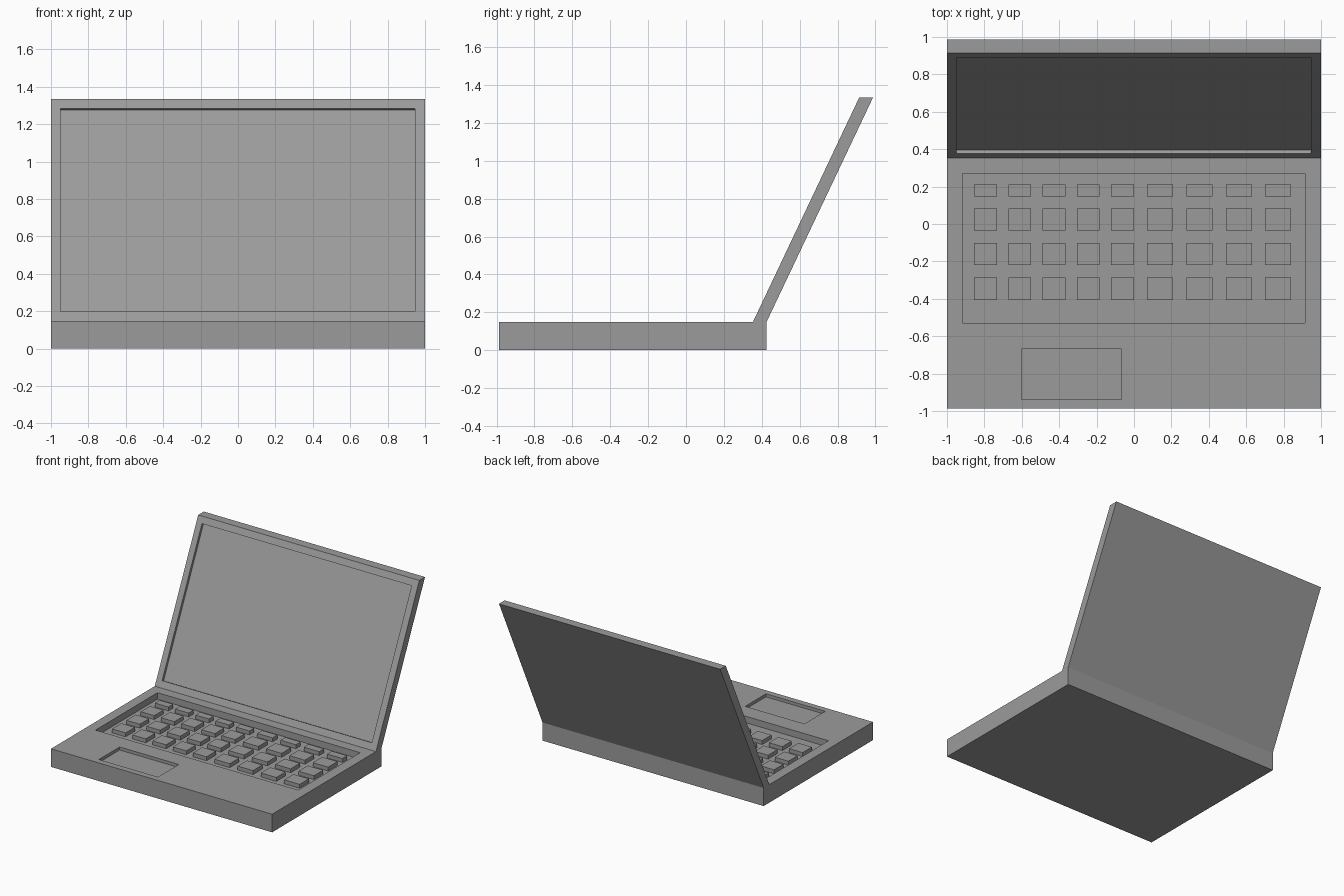
import bpy, bmesh
from mathutils import Vector

if "Cube" in bpy.data.objects:
    bpy.data.objects.remove(bpy.data.objects["Cube"])

# Dark grey finish shared by all parts
grey = bpy.data.materials.new("dark_grey")
grey.diffuse_color = (0.33, 0.33, 0.33, 1)
grey.use_nodes = True
grey.node_tree.nodes["Principled BSDF"].inputs["Base Color"].default_value = grey.diffuse_color


def prism(name, profile, x0, x1):
    """Extrude a (y, z) profile along x."""
    bm = bmesh.new()
    face = bm.faces.new([bm.verts.new((x0, y, z)) for y, z in profile])
    out = bmesh.ops.extrude_face_region(bm, geom=[face])
    moved = [v for v in out["geom"] if isinstance(v, bmesh.types.BMVert)]
    bmesh.ops.translate(bm, verts=moved, vec=(x1 - x0, 0, 0))
    bmesh.ops.recalc_face_normals(bm, faces=bm.faces)
    mesh = bpy.data.meshes.new(name)
    bm.to_mesh(mesh)
    bm.free()
    mesh.materials.append(grey)
    obj = bpy.data.objects.new(name, mesh)
    bpy.context.collection.objects.link(obj)
    return obj


def box(name, x0, x1, y0, y1, z0, z1):
    return prism(name, [(y0, z0), (y1, z0), (y1, z1), (y0, z1)], x0, x1)


def cut(target, cutter):
    """Subtract the cutter and discard it."""
    mod = target.modifiers.new("recess", 'BOOLEAN')
    mod.operation = 'DIFFERENCE'
    mod.solver = 'EXACT'
    mod.object = cutter
    cutter.hide_render = True
    bpy.context.view_layer.objects.active = target
    bpy.ops.object.modifier_apply(modifier=mod.name)
    bpy.data.objects.remove(cutter)


TOP = 0.148      # top of the base
FLOOR = 0.095    # floor of the keyboard well
KEY_TOP = 0.127

# Base with keyboard well and touchpad recess
base = box("base", -1, 1, -0.987, 0.425, 0, TOP)
cut(base, box("keyboard_cutter", -0.918, 0.915, -0.529, 0.271, FLOOR, 0.3))
cut(base, box("touchpad_cutter", -0.602, -0.067, -0.937, -0.669, TOP - 0.025, 0.3))

# Leaning lid, level at its top and bottom edges
low, high = Vector((0.353, TOP)), Vector((0.914, 1.333))
lid = prism("screen_lid", [low, (0.425, TOP), (0.987, 1.333), high], -1, 1)

# Screen recess, cut square to the leaning face
along = (high - low).normalized()
inward = Vector((along.y, -along.x))
a = low + along * 0.055
b = high - along * 0.054
depth, clear = inward * 0.022, inward * -0.1
cut(lid, prism("screen_cutter", [a + clear, a + depth, b + depth, b + clear], -0.95, 0.946))

# Keys: narrow columns on the left, wider on the right, short back row
columns = [(-0.855 + 0.183 * i, 0.122) for i in range(5)]
columns += [(0.07 + 0.2105 * i, 0.139) for i in range(4)]
rows = [(0.148, 0.062)] + [(-0.036 - 0.1845 * i, 0.12) for i in range(3)]
for r, (y, d) in enumerate(rows):
    for c, (x, w) in enumerate(columns):
        box(f"key_{r + 1}_{c + 1}", x, x + w, y, y + d, FLOOR, KEY_TOP)
